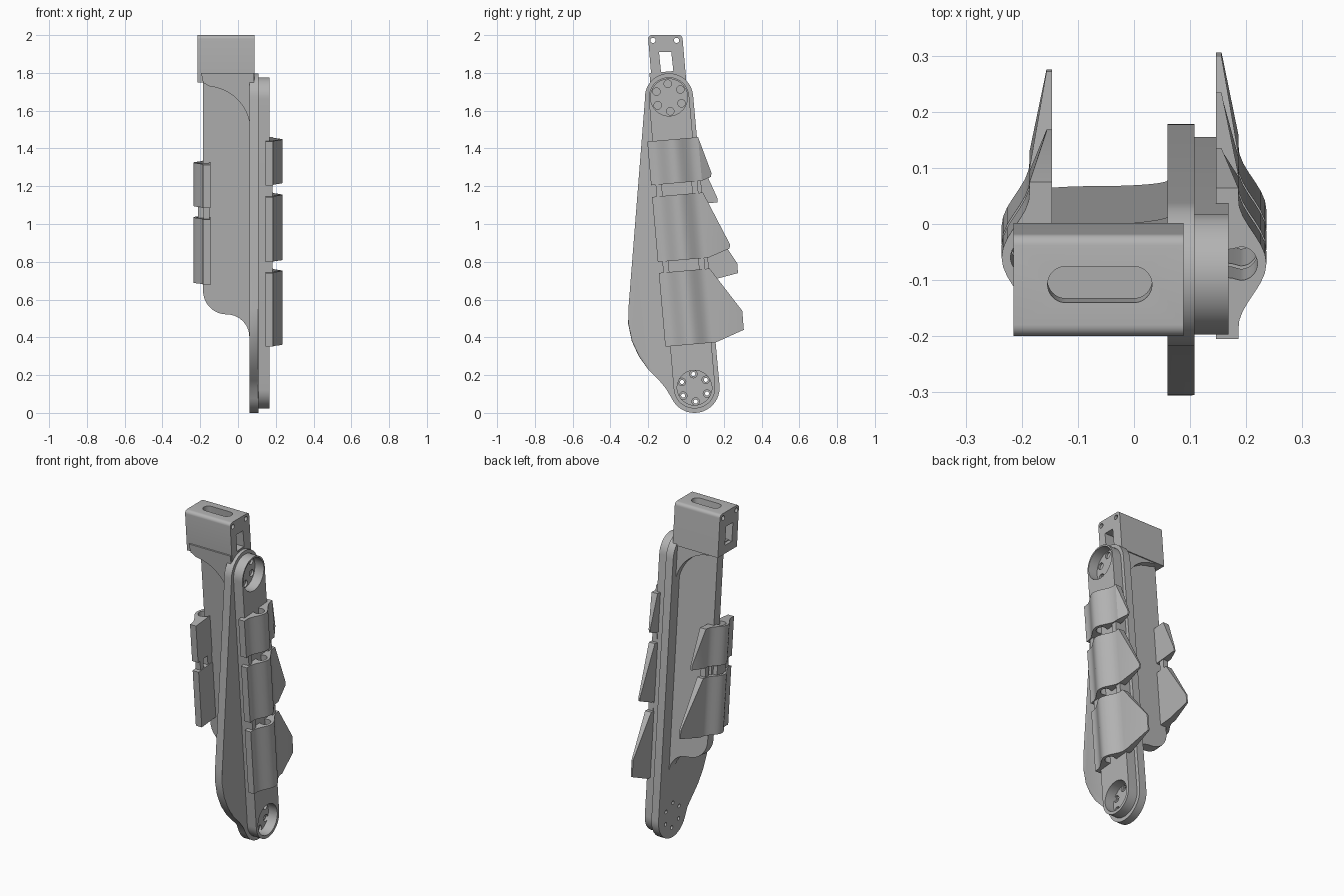
import bpy, bmesh
from math import sin, cos, pi, atan2, hypot, radians
from mathutils import Matrix, Vector

cube = bpy.data.objects.get("Cube")
if cube:
    bpy.data.objects.remove(cube, do_unlink=True)

grey = bpy.data.materials.new("plain grey")
grey.use_nodes = True
COLOUR = (0.45, 0.45, 0.45, 1)
grey.diffuse_color = COLOUR
grey.node_tree.nodes["Principled BSDF"].inputs["Base Color"].default_value = COLOUR

# Leg frame: origin at the lower pivot, local z runs up the tilted leg
TILT = atan2(0.135, 1.537)
LENGTH = hypot(0.135, 1.537)
LEG = Matrix.Translation((0, 0.045, 0.133)) @ Matrix.Rotation(TILT, 4, 'X')
WORLD = Matrix.Identity(4)
parts = []


def to_leg(y, z):
    p = LEG.inverted() @ Vector((0, y, z))
    return p.y, p.z


def finish(name, bm, frame):
    bmesh.ops.recalc_face_normals(bm, faces=bm.faces)
    bm.transform(frame)
    mesh = bpy.data.meshes.new(name)
    bm.to_mesh(mesh)
    bm.free()
    mesh.materials.append(grey)
    ob = bpy.data.objects.new(name, mesh)
    bpy.context.collection.objects.link(ob)
    parts.append(ob)
    return ob


def prism(name, outline, a, b, axis='X', frame=LEG, bevel=0):
    """Extrude a flat outline from a to b along an axis."""
    place = {'X': lambda p, q, t: (t, p, q),
             'Y': lambda p, q, t: (p, t, q),
             'Z': lambda p, q, t: (p, q, t)}[axis]
    bm = bmesh.new()
    ends = [[bm.verts.new(place(p, q, t)) for p, q in outline] for t in (a, b)]
    n = len(outline)
    for e in ends:
        bm.faces.new(e)
    for i in range(n):
        j = (i + 1) % n
        bm.faces.new((ends[0][i], ends[0][j], ends[1][j], ends[1][i]))
    if bevel:
        rim = [e for e in bm.edges if all(v in ends[1] for v in e.verts)]
        bmesh.ops.bevel(bm, geom=rim, offset=bevel, segments=2, affect='EDGES', profile=0.5)
    return finish(name, bm, frame)


def arc(cx, cy, r, start, end, n=20):
    return [(cx + r * cos(radians(start + (end - start) * i / n)),
             cy + r * sin(radians(start + (end - start) * i / n))) for i in range(n + 1)]


def circle(cx, cy, r, n=32):
    return arc(cx, cy, r, 0, 360 - 360 / n, n - 1)


def box(p0, p1, q0, q1):
    return [(p0, q0), (p1, q0), (p1, q1), (p0, q1)]


def cut(target, cutter):
    mod = target.modifiers.new("cut", 'BOOLEAN')
    mod.operation = 'DIFFERENCE'
    mod.solver = 'EXACT'
    mod.object = cutter
    bpy.context.view_layer.objects.active = target
    bpy.ops.object.modifier_apply(modifier=mod.name)
    parts.remove(cutter)
    bpy.data.objects.remove(cutter, do_unlink=True)


# Side plate with its forward bulge
bulge = [(-0.305, 0.55), (-0.306, 0.47), (-0.287, 0.38), (-0.25, 0.3),
         (-0.2, 0.23), (-0.14, 0.17), (-0.1, 0.13)]
plate_outline = (arc(0, 0, 0.133, 200, 360) + arc(0, LENGTH, 0.128, 0, 180)
                 + [to_leg(y, z) for y, z in bulge])
side_plate = prism("side_plate", plate_outline, 0.06, 0.108, bevel=0.006)

# Raised cover
cover_outline = arc(0, 0, 0.11, 180, 360) + arc(0, LENGTH, 0.107, 0, 180)
cover = prism("cover", cover_outline, 0.1, 0.168, bevel=0.006)

# Round cups and bolt holes at both pivots
for pivot, cup in ((0, 0.092), (LENGTH, 0.098)):
    cut(cover, prism("cup_cutter", circle(0, pivot, cup), 0.09, 0.3))
    for k in range(6):
        t = radians(60 * k + 30)
        u, v = 0.073 * cos(t), pivot + 0.073 * sin(t)
        if pivot == 0:
            cut(side_plate, prism("bolt_cutter", circle(u, v, 0.011, 16), 0, 0.3))
        cut(side_plate, prism("sink_cutter", circle(u, v, 0.02, 20), 0.095, 0.3))

# Thin inner beam, with S-curved lower end
beam_outline = ([(0.07, 0.27)] + arc(-0.06, 0.27, 0.12, 0, 90, 10)
                + arc(-0.06, 0.515, 0.125, 270, 180, 10)
                + [(-0.185, 1.66), (0.07, 1.66)])
prism("inner_beam", beam_outline, 0, 0.057, 'Y')

# Thicker curved gusset between the beam, the head and the plate
gusset_outline = ([(-0.195, 1.68), (-0.185, 1.63)] + arc(-0.17, 1.375, 0.235, 85, 0, 14)
                  + [(0.085, 1.375), (0.085, 1.68)])
prism("gusset", gusset_outline, -0.092, 0.092, 'Y')

# Head block with side window, top slot and pin holes
head_outline = (arc(-0.18, 1.98, 0.02, 180, 90, 6) + arc(-0.038, 1.98, 0.02, 90, 0, 6)
                + [(0.002, 1.75), (-0.181, 1.75)])
head = prism("head_block", head_outline, -0.215, 0.088, frame=WORLD)
window = [(-0.143, 1.91), (-0.078, 1.91), (-0.066, 1.8), (-0.132, 1.8)]
cut(head, prism("window_cutter", window, -0.4, 0.4, frame=WORLD))
for y in (-0.175, -0.05):
    cut(head, prism("pin_cutter", circle(y, 1.972, 0.014, 20), -0.4, 0.4, frame=WORLD))
slot_outline = arc(-0.122, 0.011, 0.032, 90, 270) + arc(0, 0.011, 0.032, 270, 450)
cut(head, prism("slot_cutter", slot_outline, 1.68, 2.0, 'Z'))


# Armour pads: a bulged band along the leg with a tapering fin behind
def pad(name, side, top, bottom, tip_top, tip_bottom):
    inner, half, steps = 0.146, 0.135, 16
    stations = []
    for i in range(steps + 1):
        u = -half + 2 * half * i / steps
        swell = 0.5 + 0.5 * cos(pi * min(1, abs(u) / 0.115))
        stations.append([(0.186 + 0.05 * swell, u, top), (0.186 + 0.05 * swell, u, bottom),
                         (inner, u, bottom), (inner, u, top)])
    a, b = to_leg(*tip_top), to_leg(*tip_bottom)
    stations.append([(0.156, *a), (0.156, *b), (inner, *b), (inner, *a)])
    bm = bmesh.new()
    rings = [[bm.verts.new((side * x, u, v)) for x, u, v in s] for s in stations]
    for r, s in zip(rings, rings[1:]):
        for i in range(4):
            j = (i + 1) % 4
            bm.faces.new((r[i], r[j], s[j], s[i]))
    bm.faces.new(rings[0])
    bm.faces.new(rings[-1])
    ob = finish(name, bm, LEG)
    # Lengthwise channel through the bulge
    channel = arc(0.19, 0, 0.03, -90, 90) + arc(0.175, 0, 0.026, 90, 270)
    cut(ob, prism("channel_cutter", [(side * x, u) for x, u in channel], -0.2, 1.7, 'Z'))


pad("left_upper_pad", 1, 1.32, 1.088, (0.135, 1.27), (0.132, 1.25))
pad("left_middle_pad", 1, 1.026, 0.68, (0.234, 0.89), (0.23, 0.87))
pad("left_lower_pad", 1, 0.622, 0.23, (0.298, 0.54), (0.306, 0.44))
pad("right_upper_pad", -1, 1.197, 0.966, (0.165, 1.14), (0.168, 1.115))
pad("right_lower_pad", -1, 0.906, 0.559, (0.272, 0.79), (0.275, 0.74))

# Rails showing in the gaps between the pads
for label, u in (("front", -0.095), ("back", 0.095)):
    prism("left_" + label + "_rail", box(u - 0.016, u + 0.016, 0.3, 1.25), 0.15, 0.182)
    prism("right_" + label + "_rail", box(u - 0.016, u + 0.016, 0.6, 1.16), -0.182, -0.15)

# Link between the two right pads
prism("right_link", box(-0.04, 0.04, 0.9, 0.97), -0.212, -0.15)

# Smooth the curved walls, keep edges sharp
bpy.ops.object.select_all(action='DESELECT')
for ob in parts:
    ob.select_set(True)
bpy.context.view_layer.objects.active = parts[0]
bpy.ops.object.shade_smooth_by_angle(angle=radians(28))
